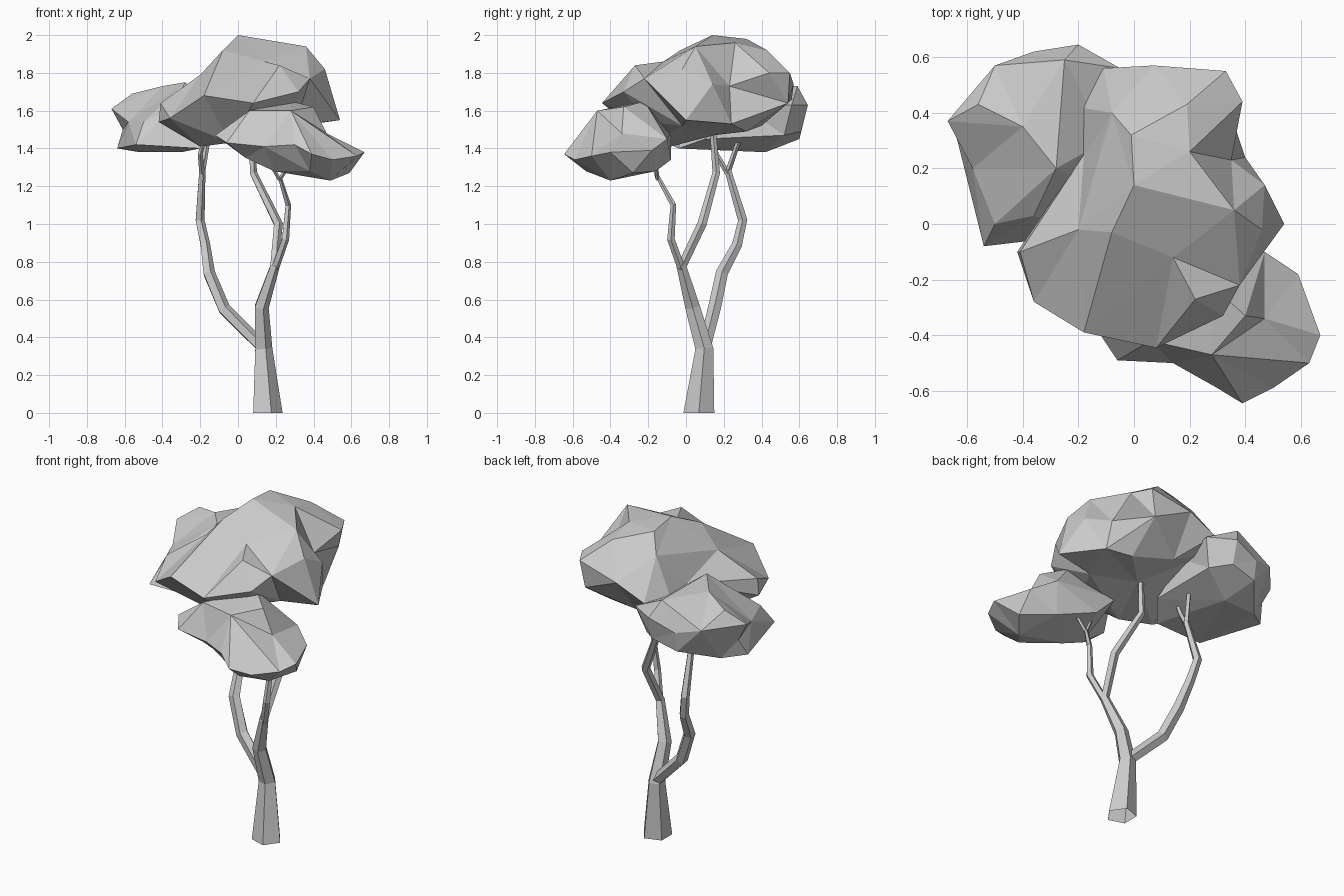
import bpy, bmesh
from math import cos, sin, tau
from mathutils import Vector

UP = Vector((0, 0, 1))


def finish(bm, name):
    bmesh.ops.recalc_face_normals(bm, faces=bm.faces[:])
    mesh = bpy.data.meshes.new(name)
    bm.to_mesh(mesh)
    bm.free()
    bpy.context.collection.objects.link(bpy.data.objects.new(name, mesh))


def limb(name, path, sides=5):
    """Tapered tube, open at the base, through (x, y, z, radius) stations."""
    bm = bmesh.new()
    pts = [Vector(p[:3]) for p in path]
    rings = []
    for i, p in enumerate(pts):
        t = pts[min(i + 1, len(pts) - 1)] - pts[max(i - 1, 0)]
        q = UP.rotation_difference(UP if p.z == 0 else t)
        rings.append([bm.verts.new(p + q @ Vector((cos(tau * k / sides), sin(tau * k / sides), 0)) * path[i][3])
                      for k in range(sides)])
    for a, b in zip(rings, rings[1:]):
        for k in range(sides):
            j = (k + 1) % sides
            bm.faces.new((a[k], a[j], b[j], b[k]))
    bm.faces.new(rings[-1])
    finish(bm, name)


def foliage(name, centre, knobs):
    """Faceted clump: knobs are joined by hulling their directions from the centre."""
    bm = bmesh.new()
    c = Vector(centre)
    place = {bm.verts.new((Vector(k) - c).normalized()): Vector(k) for k in knobs}
    bmesh.ops.convex_hull(bm, input=bm.verts[:])
    for v, co in place.items():
        v.co = co
    finish(bm, name)


# Trunk and main limbs
limb("trunk", [(.15, .068, 0, .086), (.132, .097, .34, .05), (.122, .035, .56, .041), (.195, -.025, .78, .027)])
limb("left_limb", [(.125, .10, .35, .034), (-.075, .15, .55, .036), (-.155, .19, .74, .034), (-.175, .27, .89, .028),
                   (-.203, .30, 1.02, .026), (-.19, .22, 1.29, .018)])
limb("middle_limb", [(.19, -.03, .76, .025), (.212, .085, 1.0, .026), (.08, .16, 1.27, .021), (.07, .14, 1.52, .016)])
limb("front_limb", [(.193, -.022, .76, .022), (.25, -.08, .92, .021), (.265, -.067, 1.1, .016), (.22, -.15, 1.25, .011)])

# Twigs running into the foliage
limb("left_twig_back", [(-.19, .22, 1.27, .015), (-.15, .3, 1.5, .013)], 4)
limb("left_twig_front", [(-.19, .22, 1.27, .015), (-.2, .16, 1.37, .013), (-.17, .14, 1.48, .01)], 4)
limb("front_twig_right", [(.22, -.15, 1.235, .01), (.29, -.16, 1.34, .009)], 4)
limb("front_twig_left", [(.22, -.15, 1.235, .01), (.16, -.18, 1.34, .009)], 4)

# Foliage clumps
foliage("crown_foliage", (.06, .1, 1.68), [
    (0, .14, 2.0), (-.01, .32, 1.98), (.36, .05, 1.94), (.2, .26, 1.96), (.19, .43, 1.92), (.39, .44, 1.8),
    (.33, .55, 1.8), (.3, .54, 1.64), (.07, .57, 1.74), (-.11, .56, 1.66), (-.08, .4, 1.88), (-.2, .42, 1.64),
    (-.18, .25, 1.68), (-.2, -.02, 1.79), (-.08, -.03, 1.92),
    (-.41, -.1, 1.64), (-.42, -.1, 1.54), (-.36, -.28, 1.56), (-.18, -.39, 1.68), (.08, -.445, 1.64),
    (.32, -.33, 1.7), (.22, -.27, 1.84), (.14, -.12, 1.86), (.38, -.22, 1.77), (.46, -.02, 1.82),
    (.54, 0, 1.55), (.47, .14, 1.74), (.35, .23, 1.73), (.4, .24, 1.53), (.28, .32, 1.49), (.05, .4, 1.52),
    (-.2, -.08, 1.41), (-.04, -.18, 1.43), (.2, -.2, 1.54), (.1, .15, 1.47), (.3, -.02, 1.52)])
foliage("left_foliage", (-.35, .27, 1.53), [
    (-.67, .37, 1.61), (-.61, .37, 1.5), (-.64, .32, 1.4), (-.58, .2, 1.54), (-.54, -.08, 1.42), (-.5, 0, 1.54),
    (-.5, .57, 1.6), (-.56, .43, 1.69), (-.36, .62, 1.57), (-.2, .645, 1.63), (-.25, .59, 1.73),
    (-.05, .56, 1.63), (-.1, .52, 1.47), (-.4, .35, 1.73), (-.28, .2, 1.75), (-.36, .03, 1.6), (-.1, .3, 1.62),
    (-.08, .1, 1.45), (-.3, .42, 1.38), (-.52, .41, 1.38), (-.2, -.04, 1.4), (-.36, .6, 1.45), (-.2, .61, 1.49)])
foliage("front_foliage", (.28, -.35, 1.43), [
    (.67, -.4, 1.38), (.59, -.18, 1.39), (.47, -.1, 1.45), (.63, -.5, 1.36), (.5, -.59, 1.34),
    (.39, -.645, 1.37), (.3, -.59, 1.42), (.14, -.5, 1.41), (-.06, -.49, 1.43), (-.12, -.4, 1.47),
    (.06, -.42, 1.6), (.28, -.47, 1.6), (.4, -.33, 1.62), (.28, -.22, 1.65), (.47, -.34, 1.48),
    (.49, -.4, 1.23), (.59, -.28, 1.27), (.38, -.53, 1.28), (.19, -.38, 1.28), (.04, -.4, 1.35),
    (.06, -.08, 1.48), (.2, -.08, 1.34), (.42, -.16, 1.28), (0, -.2, 1.54)])
